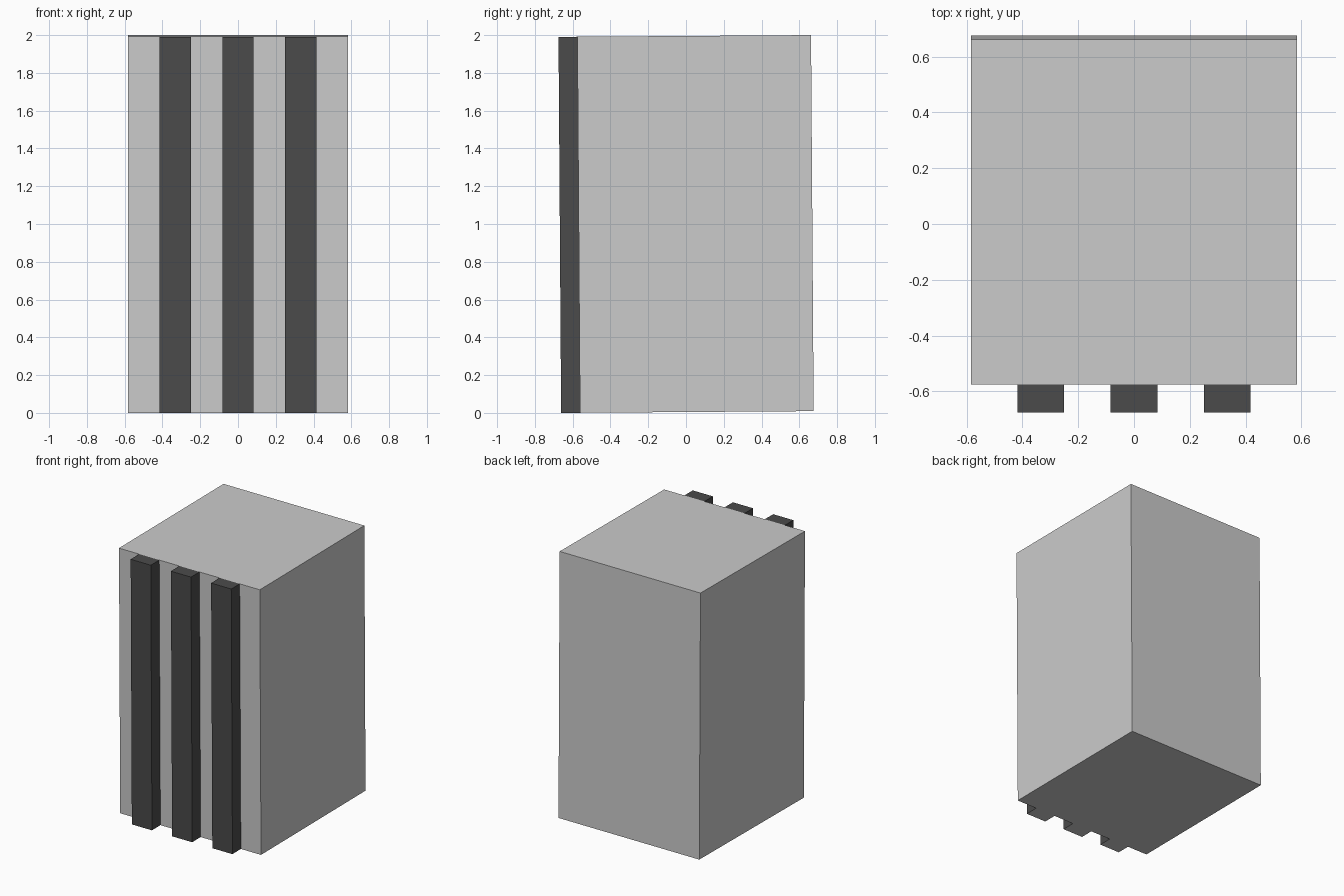
import bpy, bmesh, math

if "Cube" in bpy.data.objects:
    bpy.data.objects.remove(bpy.data.objects["Cube"])

TILT = math.radians(0.4)      # the whole block leans slightly forward
U = 1 / 6                     # rib and gap width
RIB, DEPTH, HEIGHT = 0.1, 1.337, 1.9907

# Ribbed footprint: plain back, three ribs along the front (local y = 0)
front = []
for i in range(3):
    x0 = -2.5 * U + 2 * i * U
    front += [(x0, RIB), (x0, 0), (x0 + U, 0), (x0 + U, RIB)]
outline = [(-3.5 * U, RIB)] + front + [(3.5 * U, RIB), (3.5 * U, DEPTH), (-3.5 * U, DEPTH)]

bm = bmesh.new()
base = bm.faces.new([bm.verts.new((x, y, 0)) for x, y in outline])
top = bmesh.ops.extrude_face_region(bm, geom=[base], use_keep_orig=True)["geom"]
top_verts = [v for v in top if isinstance(v, bmesh.types.BMVert)]
bmesh.ops.translate(bm, verts=top_verts, vec=(0, 0, HEIGHT))

# Split the rib caps off the top
for i in range(3):
    x0 = -2.5 * U + 2 * i * U
    pair = [v for v in top_verts if abs(v.co.y - RIB) < 1e-4
            and min(abs(v.co.x - x0), abs(v.co.x - x0 - U)) < 1e-4]
    bmesh.ops.connect_verts(bm, verts=pair)
bmesh.ops.recalc_face_normals(bm, faces=bm.faces)

# Dark rib faces; the underside stays grey
for f in bm.faces:
    if f.calc_center_median().y < RIB - 1e-3 and f.normal.z > -0.5:
        f.material_index = 1

mesh = bpy.data.meshes.new("ribbed_block")
bm.to_mesh(mesh)
bm.free()
dark = bpy.data.materials.new("dark_rib")
dark.diffuse_color = (0.07, 0.07, 0.07, 1)
dark.use_nodes = True
dark.node_tree.nodes["Principled BSDF"].inputs["Base Color"].default_value = dark.diffuse_color
mesh.materials.append(None)
mesh.materials.append(dark)

block = bpy.data.objects.new("ribbed_block", mesh)
bpy.context.collection.objects.link(block)
block.rotation_euler.x = TILT
block.location.y = -0.675 + HEIGHT * math.sin(TILT)
